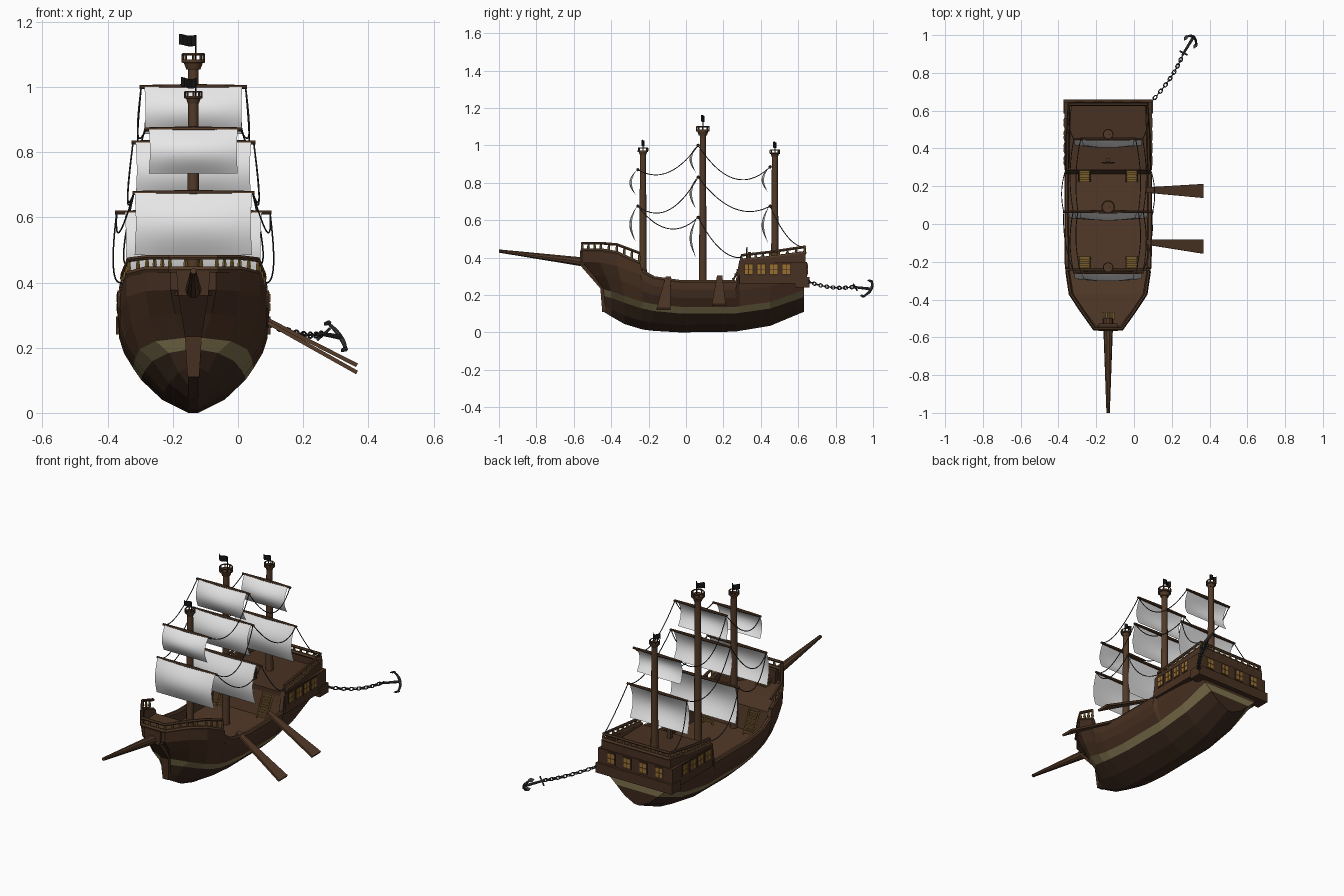
import bpy, bmesh, math
from mathutils import Vector as V

if "Cube" in bpy.data.objects:
    bpy.data.objects.remove(bpy.data.objects["Cube"])

CX = -0.137  # centre line of the ship
def mat(name, c):
    m = bpy.data.materials.new(name)
    m.diffuse_color = (*c, 1)
    m.use_nodes = True
    m.node_tree.nodes["Principled BSDF"].inputs["Base Color"].default_value = m.diffuse_color
    return m
WOOD = mat("deck wood", (.085, .042, .021))
HULL = mat("hull brown", (.066, .031, .016))
DARK = mat("dark hull", (.042, .021, .012))
STRIPE = mat("stripe ochre", (.21, .165, .075))
SAIL = mat("sail white", (.8, .8, .8))
GOLD = mat("gold wood", (.19, .11, .025))
AMBER = mat("window amber", (.32, .16, .03))
IRON = mat("iron grey", (.045, .045, .048))
BLACK = mat("flag black", (.008, .008, .008))

def finish(name, bm, mats, smooth=True):
    bmesh.ops.recalc_face_normals(bm, faces=bm.faces)
    bmesh.ops.translate(bm, verts=bm.verts, vec=(CX, 0, 0))
    me = bpy.data.meshes.new(name)
    bm.to_mesh(me)
    bm.free()
    for m in mats:
        me.materials.append(m)
    ob = bpy.data.objects.new(name, me)
    bpy.context.collection.objects.link(ob)
    if smooth:
        bpy.ops.object.select_all(action='DESELECT')
        ob.select_set(True)
        bpy.context.view_layer.objects.active = ob
        bpy.ops.object.shade_smooth_by_angle(angle=math.radians(35))
    return ob

def box(bm, c, s, mi=0):
    vs = bmesh.ops.create_cube(bm, size=1)["verts"]
    for v in vs:
        v.co = V(c) + V((v.co.x * s[0], v.co.y * s[1], v.co.z * s[2]))
    for f in {f for v in vs for f in v.link_faces}:
        f.material_index = mi

def sweep(bm, pts, r, n=8, ref=None, closed=False, flat=1):
    pts = [V(p) for p in pts]
    rs = r if isinstance(r, list) else [r] * len(pts)
    N, rings = len(pts), []
    for i, p in enumerate(pts):
        a = pts[(i - 1) % N] if closed else pts[max(i - 1, 0)]
        b = pts[(i + 1) % N] if closed else pts[min(i + 1, N - 1)]
        t = (b - a).normalized()
        up = V(ref) if ref else (V((0, 0, 1)) if abs(t.z) < .95 else V((1, 0, 0)))
        u = t.cross(up).normalized()
        w = t.cross(u)
        rings.append([bm.verts.new(p + rs[i] * (u * math.cos(k * math.tau / n) + w * flat * math.sin(k * math.tau / n)))
                      for k in range(n)])
    for i in range(N if closed else N - 1):
        A, B = rings[i], rings[(i + 1) % N]
        for k in range(n):
            bm.faces.new((A[k], A[(k + 1) % n], B[(k + 1) % n], B[k]))
    if not closed:
        bm.faces.new(rings[0])
        bm.faces.new(rings[-1])

# hull: (y top, y low, w top, w stripe, w bilge, z top, z stripe, z keel, z deck)
ST = [(-.555, -.44, .07, .03, .018, .44, .23, .11, .36),
      (-.46, -.40, .145, .115, .075, .44, .22, .085, .36),
      (-.37, -.33, .205, .165, .125, .425, .195, .045, .36),
      (-.245, -.24, .225, .18, .15, .37, .165, .018, .35),
      (-.235, -.23, .225, .18, .15, .325, .163, .015, .22),
      (-.17, -.17, .227, .182, .157, .29, .15, .008, .22),
      (-.03, -.03, .228, .185, .16, .27, .137, 0, .22),
      (.265, .265, .228, .185, .16, .27, .137, .004, .22),
      (.285, .285, .228, .185, .16, .385, .14, .008, .35),
      (.45, .45, .225, .18, .153, .40, .163, .035, .36),
      (.64, .63, .215, .17, .13, .425, .225, .11, .37)]
bm = bmesh.new()
rings = []
for yT, yB, wT, wS, wB, zT, zS, zK, zD in ST:
    zb = zS - .036
    half = [(.015, yB, zK), (wB * .6, yB, zK + .4 * (zb - zK)), (wB, yB, zb), (wS, yB, zS),
            (wS + .65 * (wT - wS), yB + .45 * (yT - yB), zS + .35 * (zT - zS)),
            (wT, yT, zS + .7 * (zT - zS)), (wT, yT, zT), (wT - .022, yT, zT), (wT - .022, yT, zD)]
    rings.append([bm.verts.new(p) for p in half] +
                 [bm.verts.new((-x, y, z)) for x, y, z in reversed(half)])
LEVEL = [1, 1, 2, 0, 0, 0, 3, 3, 3]
for A, B in zip(rings, rings[1:]):
    for k in range(18):
        f = bm.faces.new((A[k], A[(k + 1) % 18], B[(k + 1) % 18], B[k]))
        f.material_index = 1 if k == 17 else LEVEL[min(k, 16 - k)]
for R in (rings[0], rings[-1]):
    for k in range(6):
        bm.faces.new((R[k], R[k + 1], R[16 - k], R[17 - k])).material_index = LEVEL[k]
finish("hull", bm, [HULL, DARK, STRIPE, WOOD], False)

# stem plate down the bow
bm = bmesh.new()
prev = None
for y, z, h in [(-.567, .435, .052), (-.567, .36, .046), (-.458, .235, .026), (-.448, .11, .018)]:
    row = [bm.verts.new((sx * h, y + d, z)) for sx, d in ((-1, 0), (1, 0), (1, .04), (-1, .04))]
    if prev:
        for k in range(4):
            bm.faces.new((prev[k], prev[(k + 1) % 4], row[(k + 1) % 4], row[k]))
    else:
        bm.faces.new(row)
    prev = row
bm.faces.new(prev)
finish("stem", bm, [HULL], False)

# stern gallery with ledge and windows
bm = bmesh.new()
box(bm, (0, .466, .318), (.464, .362, .115))
box(bm, (0, .622, .268), (.474, .076, .055))
finish("stern_gallery", bm, [HULL], False)
bm = bmesh.new()
def window(c, along):
    def plate(du, z, w, h, d, mi):
        if along == 'y':
            box(bm, (c[0], c[1] + du, z), (d, w, h), mi)
        else:
            box(bm, (c[0] + du, c[1], z), (w, d, h), mi)
    plate(0, c[2], .052, .066, .004, 0)
    for du in (-.011, .011):
        for dz in (-.014, .014):
            plate(du, c[2] + dz, .017, .024, .008, 1)
for y in (.335, .402, .469, .536):
    for s in (-1, 1):
        window((s * .232, y, .338), 'y')
for x in (-.15, -.05, .05, .15):
    window((x, .647, .338), 'x')
finish("windows", bm, [DARK, AMBER], False)

# rails with balusters
def path(side):
    return [V(p) for p in side] + [V((-x, y, z)) for x, y, z in reversed(side)]
bars, posts = bmesh.new(), bmesh.new()
def rail(side, drop):
    P = path(side)
    sweep(bars, P, .008, 6)
    sweep(bars, [p - V((0, 0, d)) for p, d in zip(P, drop + drop[::-1])], .011, 6)
    D = drop + drop[::-1]
    for i in range(len(P) - 1):
        n = max(2, round((P[i + 1] - P[i]).length / .042))
        for k in range(n):
            p = P[i].lerp(P[i + 1], k / n)
            d = D[i] + (D[i + 1] - D[i]) * k / n
            sweep(posts, [p - V((0, 0, d)), p - V((0, 0, d * .6)), p], [.004, .0075, .004], 6)
rail([(.216, -.25, .425), (.198, -.37, .47), (.142, -.455, .477), (.072, -.555, .477)], [.055, .045, .037, .037])
rail([(.217, .295, .412), (.214, .45, .43), (.206, .635, .457)], [.027, .03, .032])
for s in (-1, 1):  # waist sheer cap
    sweep(bars, [(s * (q[2] - .008), q[0], q[5]) for q in ST[4:8]], .012, 6)
finish("rails", bars, [WOOD])
finish("balusters", posts, [GOLD])

# stairs, bow grating
bm = bmesh.new()
for s in (-1, 1):
    for y0, d in ((-.235, 1), (.285, -1)):
        for i in range(5):
            box(bm, (s * .125, y0 + d * (.008 + i * .012), .335 - i * .024), (.054, .013, .008), 0)
        for e in (-.029, .029):
            sweep(bm, [(s * .125 + e, y0, .345), (s * .125 + e, y0 + d * .06, .225)], .005, 4)
for i in range(4):
    box(bm, (-.027 + i * .018, -.485, .364), (.011, .04, .008))
finish("stairs", bm, [GOLD], False)

# steering wheel
bm = bmesh.new()
C = V((0, .325, .42))
circ = [C + .026 * V((math.cos(a * math.tau / 16), 0, math.sin(a * math.tau / 16))) for a in range(16)]
sweep(bm, circ, .004, 6, (0, 1, 0), True)
for a in range(4):
    d = .036 * V((math.cos(a * math.pi / 4), 0, math.sin(a * math.pi / 4)))
    sweep(bm, [C - d, C + d], .0025, 5)
box(bm, (0, .34, .395), (.02, .016, .07))
finish("steering_wheel", bm, [WOOD])

# bowsprit
bm = bmesh.new()
sweep(bm, [(0, -.5, .373), (0, -.56, .378), (0, -1, .435)], [.027, .025, .009], 10)
finish("bowsprit", bm, [WOOD])

# masts with lookout nests and flags: (name, y, top z, nest radius)
wood, flags = bmesh.new(), bmesh.new()
for y, top, r in ((-.23, .985, .028), (.09, 1.1, .036), (.475, .975, .028)):
    z0 = top - r * 1.3
    sweep(wood, [(0, y, .21), (0, y, z0 + .01)], [.021, .016], 12)
    sweep(wood, [(0, y, z0), (0, y, z0 + r * .55), (0, y, z0 + r * .6), (0, y, z0 + r * .85)],
          [r * .6, r * .8, r, r], 12)
    for k in range(8):
        a = k * math.tau / 8
        sweep(wood, [(r * .9 * math.cos(a), y + r * .9 * math.sin(a), z0 + r * .8),
                     (r * .9 * math.cos(a), y + r * .9 * math.sin(a), top)], r * .11, 5)
    hoop = [(r * .9 * math.cos(k * math.tau / 16), y + r * .9 * math.sin(k * math.tau / 16), top) for k in range(16)]
    sweep(wood, hoop, r * .1, 5, (0, 0, 1), True)
    k = r / .036 * .5 + .5
    ft = top + .06 * k ** 3
    sweep(flags, [(.008, y, z0), (.008, y, ft)], .0025, 5)
    cols = [[flags.verts.new((.008 - .052 * k * i / 8, y + .009 * math.sin(i * .8), z - .003 * math.sin(i * .6)))
             for z in (ft - .033 * k, ft)] for i in range(9)]
    for a, b in zip(cols, cols[1:]):
        flags.faces.new((a[0], b[0], b[1], a[1]))
finish("masts", wood, [WOOD])
finish("flags", flags, [BLACK])

# yards and sails: (y, yard z, yard half, sail half, sail foot z)
SAILS = [(-.257, .87, .15, .136, .735), (-.257, .675, .187, .18, .485),
         (.065, 1.0, .165, .15, .855), (.065, .83, .19, .177, .66), (.065, .615, .24, .21, .40),
         (.45, .885, .15, .136, .75), (.45, .675, .187, .18, .48)]
yards, cloth = bmesh.new(), bmesh.new()
for y, z, yh, sh, foot in SAILS:
    sweep(yards, [(-yh, y, z), (0, y, z), (yh, y, z)], [.006, .009, .006], 8)
    G = []
    for j in range(11):
        v = j / 10
        row = []
        for i in range(13):
            u = i / 6 - 1
            d = .037 * math.sin(math.pi * v) * (1 - .35 * u * u) + .006 * v
            row.append(cloth.verts.new((u * sh * (1 - .02 * math.sin(math.pi * v)), y - .006 - d, z + (foot - z) * v)))
        G.append(row)
    for A, B in zip(G, G[1:]):
        for i in range(12):
            cloth.faces.new((A[i], A[i + 1], B[i + 1], B[i]))
finish("yards", yards, [WOOD])
finish("sails", cloth, [SAIL])

# sagging ropes between yard tips and rails
bm = bmesh.new()
F1, F2, M1, M2, M3, Z1, Z2 = [V((h - .005, y, z)) for y, z, h, _, _ in SAILS]
for a, b, sag in ((F1, M1, .08), (F2, M2, .1), (F2, M3, .09), (M1, Z1, .12), (M2, Z2, .09),
                  (M3, V((.22, .3, .40)), .06), (Z2, V((.206, .63, .455)), .05)):
    for s in (-1, 1):
        pts = []
        for i in range(15):
            t = i / 14
            p = a.lerp(b, t) + 4 * t * (1 - t) * V((.018, 0, -sag))
            pts.append((s * p.x, p.y, p.z))
        sweep(bm, pts, .0025, 5)
finish("ropes", bm, [IRON])

# oars, widening to a flat blade
for i, (y, dy, dz) in enumerate(((.18, -.005, 0), (-.095, -.025, -.022))):
    bm = bmesh.new()
    a, b = V((.20, y, .30 + dz * .3)), V((.502, y + dy, .146 + dz))
    n = V((.46, 0, .89))
    rows = [[bm.verts.new(p + V((0, sy * w, 0)) + n * sz * .006) for sy, sz in ((-1, -1), (1, -1), (1, 1), (-1, 1))]
            for p, w in ((a, .014), (b, .037))]
    for k in range(4):
        bm.faces.new((rows[0][k], rows[0][(k + 1) % 4], rows[1][(k + 1) % 4], rows[1][k]))
    bm.faces.new(rows[0])
    bm.faces.new(rows[1])
    finish(f"oar_{i + 1}", bm, [WOOD], False)

# anchor chain
bm = bmesh.new()
A, M, B = V((.226, .645, .275)), V((.345, .77, .225)), V((.395, .895, .243))
curve = lambda t: A * (1 - t) ** 2 + M * 2 * t * (1 - t) + B * t * t
N = 15
for i in range(N):
    p, q = curve(i / N), curve((i + 1) / N)
    t = (q - p).normalized()
    side = t.cross(V((0, 0, 1))).normalized()
    up = side.cross(t)
    w, n = (side, up) if i % 2 else (up, side)
    link = [(p + q) / 2 + .0135 * math.cos(k * math.tau / 12) * t + .0085 * math.sin(k * math.tau / 12) * w
            for k in range(12)]
    sweep(bm, link, .0032, 6, n, True)
finish("anchor_chain", bm, [IRON])

# anchor: shank, stock, curved arms and flukes
bm = bmesh.new()
head, crown = V((.392, .892, .243)), V((.452, .99, .232))
ax = (crown - head).normalized()
arm = V((.065, -.03, -.09))
arm = (arm - arm.dot(ax) * ax).normalized()
sweep(bm, [head, crown], [.006, .008], 8)
st = ax.cross(arm)
c = head + ax * .015
sweep(bm, [c - st * .028, c + st * .028], .0045, 6)
arc = [crown + arm * .055 * math.sin(a) - ax * .04 * (1 - math.cos(a)) for a in [k * .25 - 1.25 for k in range(11)]]
sweep(bm, arc, [.003, .005, .006, .007, .008, .008, .008, .007, .006, .005, .003], 8, st)
for s, e in ((-1, arc[0]), (1, arc[-1])):
    sweep(bm, [e + ax * .014, e - ax * .004, e - ax * .02], [.006, .013, .001], 6, arm, False, .4)
finish("anchor", bm, [IRON])
